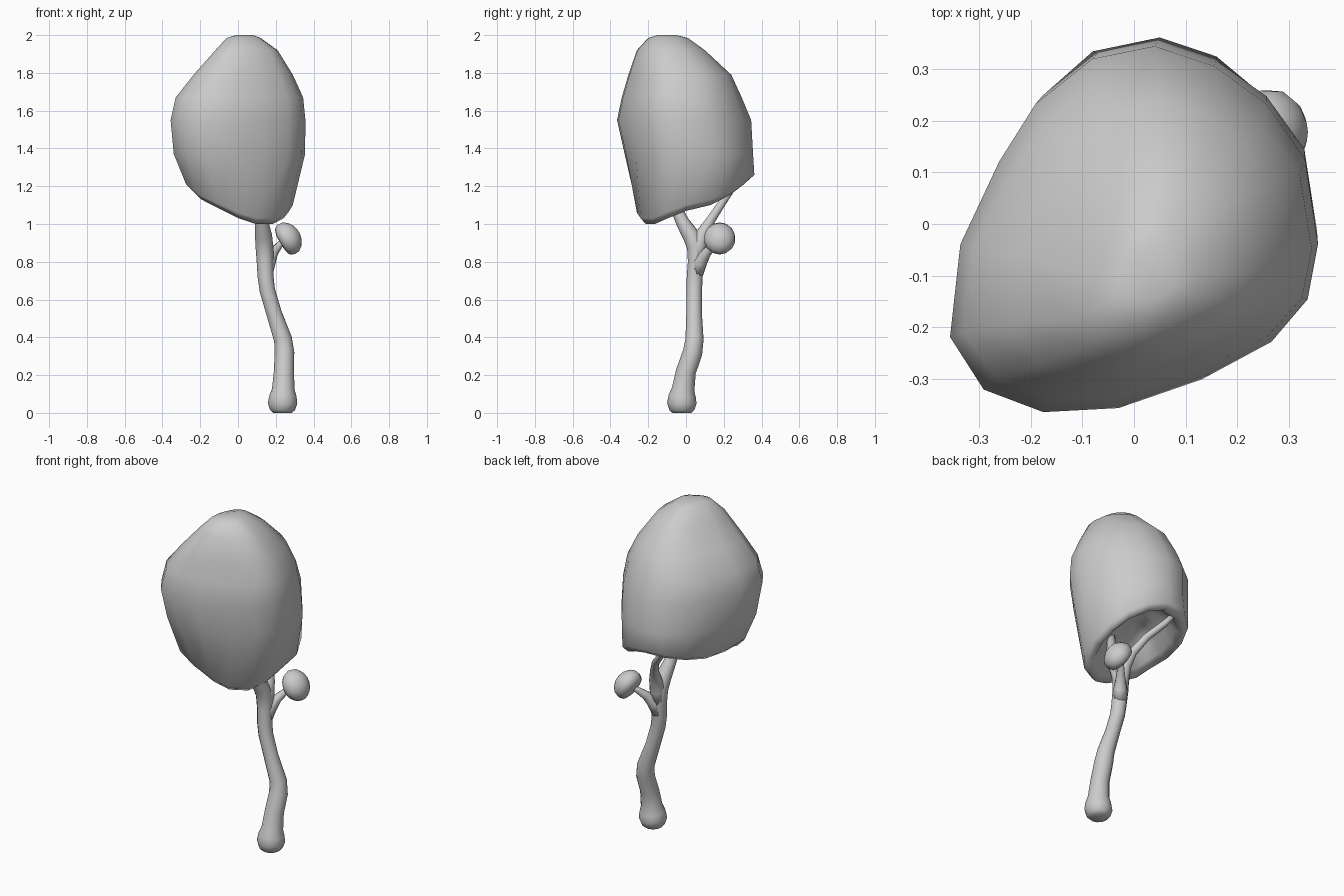
import bpy, bmesh, math
from mathutils import Vector


def loft(name, rings):
    """Skin a list of equal-length rings and cap both ends with fans."""
    bm = bmesh.new()
    rows = [[bm.verts.new(p) for p in ring] for ring in rings]
    n = len(rows[0])
    for a, b in zip(rows, rows[1:]):
        for i in range(n):
            bm.faces.new((a[i], a[(i + 1) % n], b[(i + 1) % n], b[i]))
    for row in (rows[0], rows[-1]):
        mid = bm.verts.new(sum((v.co for v in row), Vector()) / n)
        for i in range(n):
            bm.faces.new((row[i], row[(i + 1) % n], mid))
    bmesh.ops.recalc_face_normals(bm, faces=bm.faces)
    mesh = bpy.data.meshes.new(name)
    bm.to_mesh(mesh)
    bm.free()
    mesh.shade_smooth()
    ob = bpy.data.objects.new(name, mesh)
    bpy.context.collection.objects.link(ob)
    return ob


def circle(centre, u, v, ru, rv, sides):
    angles = [2 * math.pi * k / sides for k in range(sides)]
    return [centre + u * math.cos(a) * ru + v * math.sin(a) * rv for a in angles]


def limb(name, path, sides=12):
    """Round tube through (x, y, z, radius) points."""
    pts = [Vector(p[:3]) for p in path]
    rings = []
    for i, p in enumerate(pts):
        t = (pts[min(i + 1, len(pts) - 1)] - pts[max(i - 1, 0)]).normalized()
        u = Vector((0, 1, 0)).cross(t).normalized()
        rings.append(circle(p, u, t.cross(u), path[i][3], path[i][3], sides))
    return loft(name, rings)


# Crown: plan outline, then the slanted lower rim
outline = [(-.355, -.215), (-.29, -.32), (-.175, -.365), (-.03, -.357), (.13, -.30), (.265, -.225),
           (.335, -.14), (.355, -.03), (.33, .14), (.255, .25), (.155, .325), (.04, .365),
           (-.08, .34), (-.19, .25), (-.26, .135), (-.335, -.03)]
rim = [(-.275, -.17, 1.21), (-.22, -.24, 1.16), (-.11, -.265, 1.11), (0, -.26, 1.06),
       (.10, -.24, 1.03), (.20, -.185, 1.03), (.265, -.11, 1.06), (.29, 0, 1.10),
       (.295, .14, 1.13), (.25, .25, 1.18), (.16, .325, 1.23), (.05, .362, 1.26),
       (-.08, .335, 1.25), (-.175, .25, 1.23), (-.235, .125, 1.21), (-.275, -.03, 1.21)]
# Height, x range, y range of each level above the rim
levels = [(1.37, -.34, .355, -.325, .355), (1.55, -.357, .357, -.365, .345),
          (1.67, -.33, .345, -.34, .295), (1.79, -.235, .29, -.305, .24),
          (1.92, -.12, .21, -.26, .10), (1.985, -.06, .12, -.20, .01), (2.0, -.01, .08, -.15, -.05)]


def crown(name):
    rings = []
    # Hollow underside, from its roof out to the rounded lip
    c = Vector((.03, .02, 0))
    for s, lift, flat in ((.25, .16, .6), (.48, .13, .4), (.64, .07, .2), (.76, 0, .05), (.9, -.03, 0)):
        ring = []
        for p in rim:
            z = (p[2] + lift) * (1 - flat) + (1.14 + lift) * flat
            ring.append((c.x + (p[0] - c.x) * s, c.y + (p[1] - c.y) * s, z))
        rings.append(ring)
    rings.append(rim)
    for z, x0, x1, y0, y1 in levels:
        rings.append([(x0 + (x + .355) / .71 * (x1 - x0),
                       y0 + (y + .365) / .73 * (y1 - y0), z) for x, y in outline])
    return loft(name, rings)


crown("main_crown")

# Small side crown: a tilted, rounded drop with a flatter base
axis = Vector((.865, 0, .5))
side, up = Vector((0, 1, 0)), Vector((-.5, 0, .865))
base = Vector((.236, .178, .907))
profile = [(-.014, .02), (-.012, .05), (-.002, .078), (.022, .09), (.05, .088),
           (.075, .07), (.093, .042), (.1, .015)]
loft("small_crown", [circle(base + axis * h, up, side, r, r * .92, 14) for h, r in profile])

# Trunk with a flared foot, carrying on into the front branch
limb("trunk", [(.235, -.022, 0, .05), (.235, -.022, .015, .066), (.236, -.022, .05, .078),
               (.238, -.02, .09, .072), (.24, -.015, .125, .06), (.243, 0, .22, .053),
               (.246, .035, .32, .052), (.238, .045, .39, .048), (.19, .043, .53, .041),
               (.155, .044, .65, .041), (.146, .046, .72, .042),
               (.143, .054, .80, .044), (.14, .052, .88, .047), (.135, .026, .94, .045),
               (.125, -.018, 1.01, .036), (.11, -.06, 1.10, .028), (.09, -.09, 1.28, .02)])
# Back branch and twig of the small crown
limb("back_branch", [(.143, .055, .80, .042), (.144, .065, .88, .044), (.14, .09, .95, .036),
                     (.12, .13, 1.02, .025), (.07, .19, 1.11, .021), (-.01, .25, 1.2, .019),
                     (-.06, .29, 1.27, .014)])
limb("side_twig", [(.147, .055, .74, .038), (.162, .075, .80, .038), (.188, .11, .85, .026),
                   (.22, .15, .89, .018), (.255, .175, .92, .014)])
